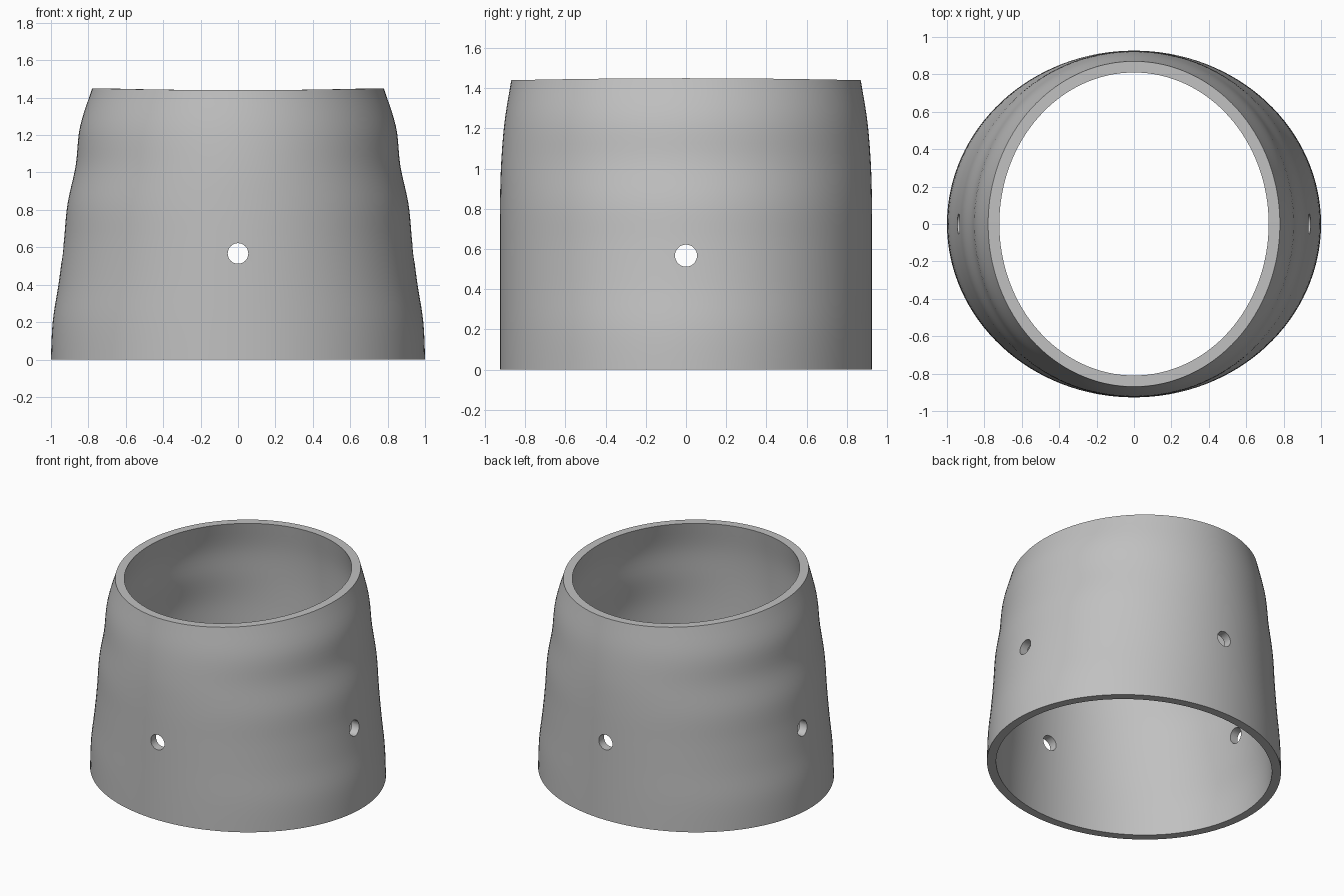
import bpy, bmesh
from math import cos, sin, pi, radians
from mathutils import Matrix

cube = bpy.data.objects.get("Cube")
if cube:
    bpy.data.objects.remove(cube, do_unlink=True)

SEGMENTS, ROWS = 128, 36
WALL = 0.06
HOLE_Z, HOLE_RADIUS = 0.567, 0.055

# Half widths of the oval section at evenly spaced heights
HALF_X = [1.0, 0.99, 0.958, 0.932, 0.912, 0.868, 0.845, 0.78]
HALF_Y = [0.927, 0.927, 0.927, 0.927, 0.926, 0.92, 0.903, 0.87]


def sample(values, t):
    """Smooth interpolation through evenly spaced values."""
    s = t * (len(values) - 1)
    i = min(int(s), len(values) - 2)
    f = s - i
    b, c = values[i], values[i + 1]
    a = values[i - 1] if i else b
    d = values[i + 2] if i + 2 < len(values) else 2 * c - b
    return b + f * ((c - a) / 2 + f * (a - 2.5 * b + 2 * c - d / 2
                    + f * (1.5 * (b - c) + (d - a) / 2)))


def ring(bm, t, inset):
    rx, ry = sample(HALF_X, t) - inset, sample(HALF_Y, t) - inset
    verts = []
    for k in range(SEGMENTS):
        a = 2 * pi * k / SEGMENTS
        top = 1.44 + 0.01 * cos(a) ** 2     # rim rises slightly at the sides
        verts.append(bm.verts.new((rx * cos(a), ry * sin(a), t * top)))
    return verts


# Material
grey = bpy.data.materials.new("plain grey")
grey.use_nodes = True
grey.diffuse_color = (0.53, 0.53, 0.53, 1)
grey.node_tree.nodes["Principled BSDF"].inputs["Base Color"].default_value = grey.diffuse_color

# Hollow sleeve: up the outside, down the inside, closed into a loop
bm = bmesh.new()
rows = [ring(bm, r / ROWS, 0) for r in range(ROWS + 1)]
rows += [ring(bm, r / ROWS, WALL) for r in reversed(range(ROWS + 1))]
for low, high in zip(rows, rows[1:] + rows[:1]):
    for k in range(SEGMENTS):
        n = (k + 1) % SEGMENTS
        bm.faces.new((low[k], low[n], high[n], high[k]))
bmesh.ops.recalc_face_normals(bm, faces=bm.faces)
mesh = bpy.data.meshes.new("sleeve")
bm.to_mesh(mesh)
bm.free()
mesh.materials.append(grey)
sleeve = bpy.data.objects.new("sleeve", mesh)
bpy.context.collection.objects.link(sleeve)

# Four round holes, cut by one rod along each axis
bpy.context.view_layer.objects.active = sleeve
for axis in "XY":
    bm = bmesh.new()
    turn = Matrix.Rotation(pi / 2, 4, "Y" if axis == "X" else "X")
    bmesh.ops.create_cone(bm, cap_ends=True, segments=32, radius1=HOLE_RADIUS,
                          radius2=HOLE_RADIUS, depth=3,
                          matrix=Matrix.Translation((0, 0, HOLE_Z)) @ turn)
    rod_mesh = bpy.data.meshes.new("hole_cutter")
    bm.to_mesh(rod_mesh)
    bm.free()
    rod_mesh.materials.append(grey)
    rod = bpy.data.objects.new("hole_cutter", rod_mesh)
    rod.hide_render = True
    bpy.context.collection.objects.link(rod)
    cut = sleeve.modifiers.new("hole", "BOOLEAN")
    cut.operation, cut.solver, cut.object = "DIFFERENCE", "EXACT", rod
    bpy.ops.object.modifier_apply(modifier=cut.name)
    bpy.data.objects.remove(rod, do_unlink=True)

# Smooth walls with crisp rims
sleeve.select_set(True)
bpy.ops.object.shade_smooth_by_angle(angle=radians(35))
